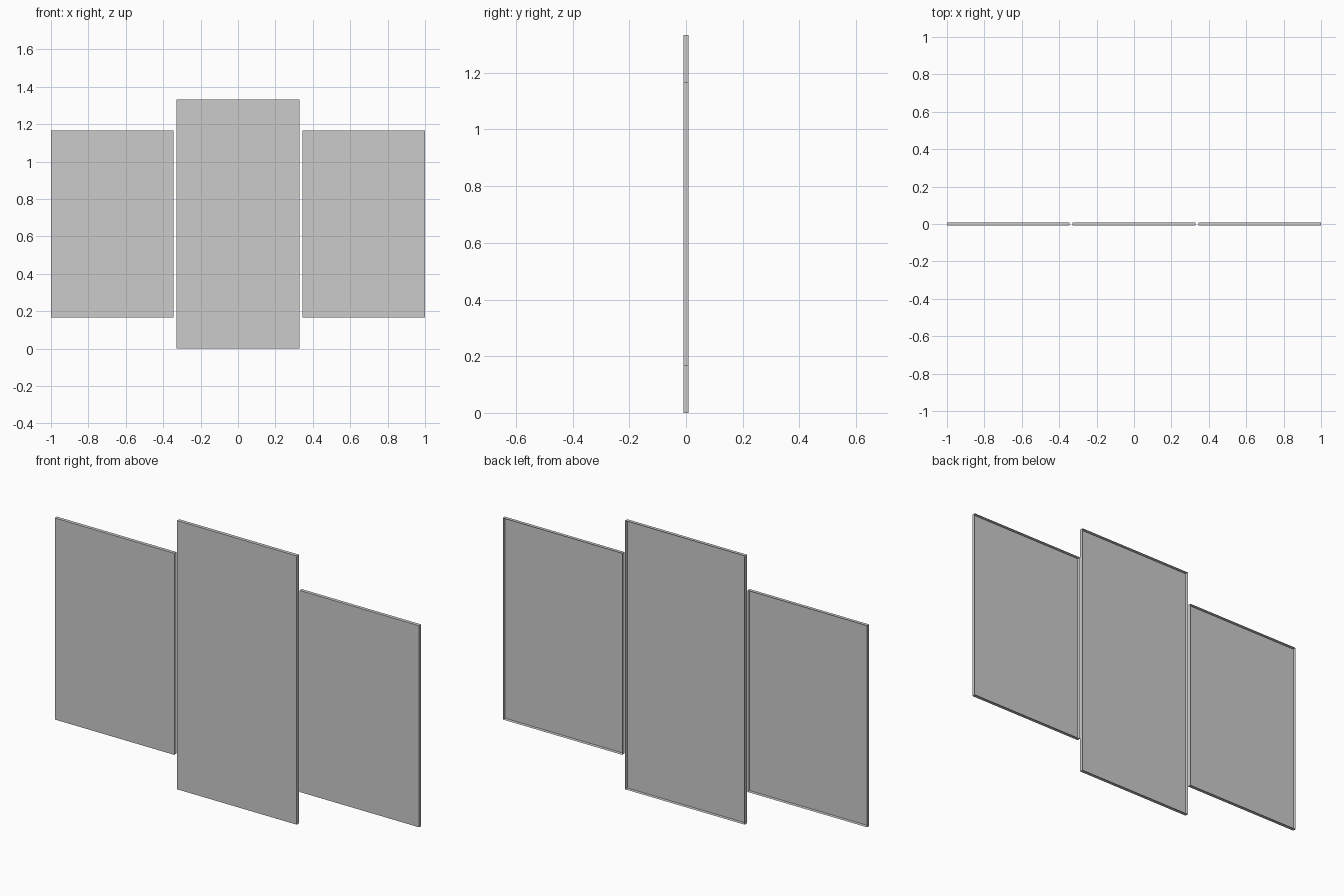
import bpy, bmesh

if "Cube" in bpy.data.objects:
    bpy.data.objects.remove(bpy.data.objects["Cube"])

DEPTH = 0.017    # panel thickness in y
WIDTH = 0.656    # every panel has the same width
STEP = 0.672     # spacing of panel centres
MID = 0.6667     # shared centre height


def canvas_panel(name, x, height):
    """Thin wall canvas: front face and four folded sides, open at the back."""
    bm = bmesh.new()
    bmesh.ops.create_cube(bm, size=1.0)
    bmesh.ops.scale(bm, vec=(WIDTH, DEPTH, height), verts=bm.verts)
    back = [f for f in bm.faces if f.normal.y > 0.9]
    bmesh.ops.delete(bm, geom=back, context='FACES_ONLY')
    mesh = bpy.data.meshes.new(name)
    bm.to_mesh(mesh)
    bm.free()
    obj = bpy.data.objects.new(name, mesh)
    obj.location = (x, 0, MID)
    bpy.context.collection.objects.link(obj)
    return obj


# Tall centre panel flanked by two shorter ones
canvas_panel("centre_panel", 0, 1.3333)
canvas_panel("left_panel", -STEP, 1.0)
canvas_panel("right_panel", STEP, 1.0)
